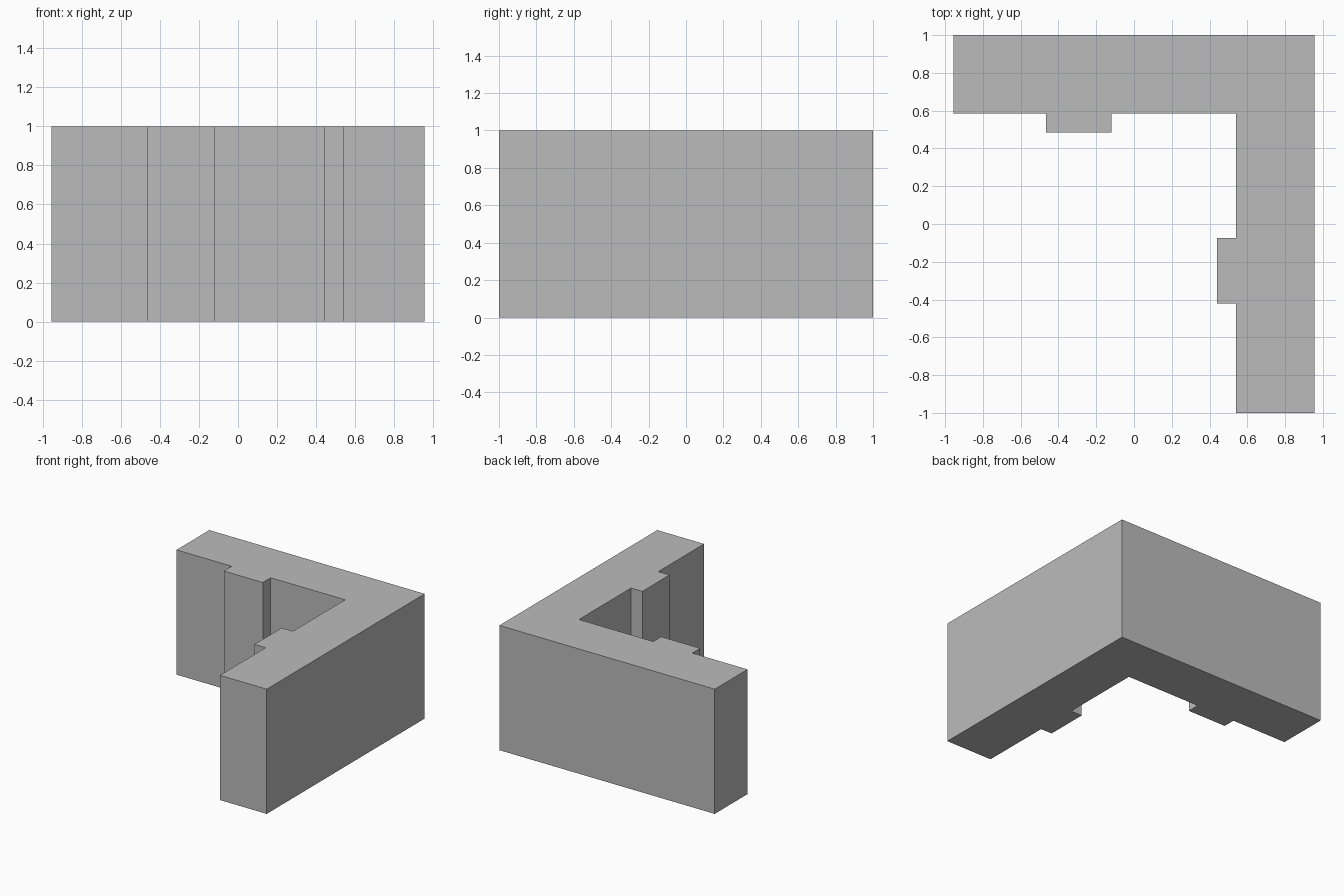
import bpy
import bmesh

cube = bpy.data.objects.get("Cube")
if cube:
    bpy.data.objects.remove(cube, do_unlink=True)

# Dimensions of the L-shaped wall
HALF_X, HALF_Y, HEIGHT = 0.955, 1.0, 1.0
THICK = 0.415
PIER_START, PIER_END, PIER_DEPTH = 0.66, 1.005, 0.1
inner_x, inner_y = HALF_X - THICK, HALF_Y - THICK

# One flat grey
grey = bpy.data.materials.new("plain_grey")
color = (0.5, 0.5, 0.5, 1.0)
grey.use_nodes = True
grey.diffuse_color = color
grey.node_tree.nodes["Principled BSDF"].inputs["Base Color"].default_value = color

# Pier outline along one wing: distance from inner corner, projection
pier = [(PIER_START, 0), (PIER_START, PIER_DEPTH),
        (PIER_END, PIER_DEPTH), (PIER_END, 0)]

# Footprint, counter-clockwise: outer corner, back wing, inner corner, side wing
outline = [(HALF_X, -HALF_Y), (HALF_X, HALF_Y), (-HALF_X, HALF_Y), (-HALF_X, inner_y)]
outline += [(inner_x - d, inner_y - p) for d, p in reversed(pier)]
outline += [(inner_x, inner_y)]
outline += [(inner_x - p, inner_y - d) for d, p in pier]
outline += [(inner_x, -HALF_Y)]

# Extrude the footprint to full height
bm = bmesh.new()
base = bm.faces.new([bm.verts.new((x, y, 0)) for x, y in outline])
top = bmesh.ops.extrude_face_region(bm, geom=[base], use_keep_orig=True)
top_verts = [g for g in top["geom"] if isinstance(g, bmesh.types.BMVert)]
bmesh.ops.translate(bm, verts=top_verts, vec=(0, 0, HEIGHT))
bmesh.ops.recalc_face_normals(bm, faces=bm.faces)

mesh = bpy.data.meshes.new("corner_wall")
bm.to_mesh(mesh)
bm.free()
mesh.materials.append(grey)
wall = bpy.data.objects.new("corner_wall", mesh)
bpy.context.collection.objects.link(wall)
